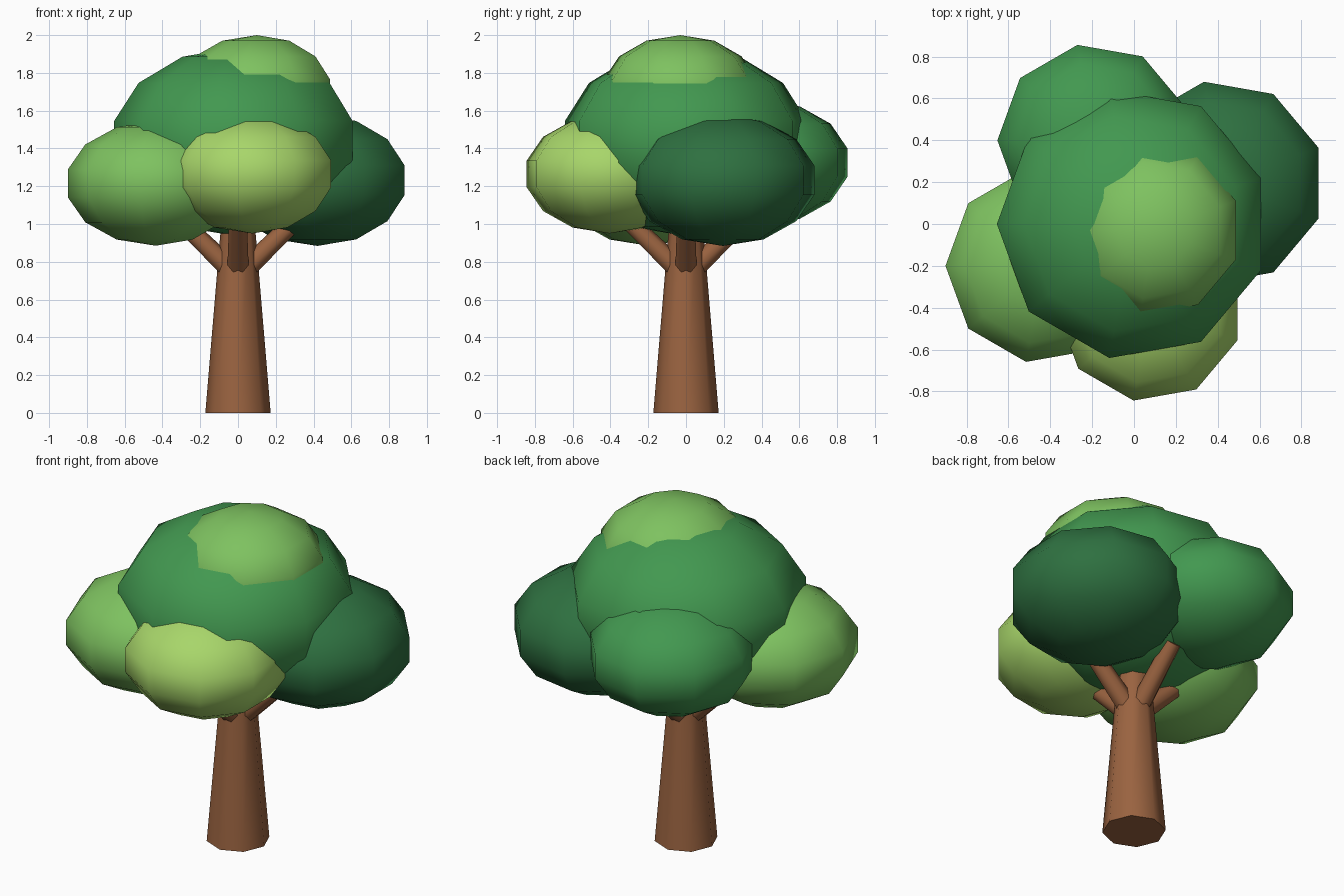
import bpy
import bmesh
from math import radians, pi, sin, cos
from mathutils import Matrix, Vector

cube = bpy.data.objects.get("Cube")
if cube:
    bpy.data.objects.remove(cube, do_unlink=True)


def material(name, rgb):
    """Flat material from display (sRGB) values converted to linear."""
    lin = [((c / 255 + 0.055) / 1.055) ** 2.4 for c in rgb] + [1.0]
    mat = bpy.data.materials.new(name)
    mat.use_nodes = True
    mat.diffuse_color = lin
    bsdf = mat.node_tree.nodes["Principled BSDF"]
    bsdf.inputs["Base Color"].default_value = lin
    bsdf.inputs["Roughness"].default_value = 0.9
    return mat


BARK = material("bark_brown", (154, 99, 64))
DARK = material("dark_green", (46, 112, 64))
MID = material("mid_green", (66, 152, 80))
LIGHT = material("light_green", (126, 194, 96))
LIME = material("lime_green", (168, 214, 106))


def finish(bm, name, mat, angle):
    bmesh.ops.recalc_face_normals(bm, faces=bm.faces[:])
    mesh = bpy.data.meshes.new(name)
    bm.to_mesh(mesh)
    bm.free()
    mesh.materials.append(mat)
    obj = bpy.data.objects.new(name, mesh)
    bpy.context.collection.objects.link(obj)
    bpy.ops.object.select_all(action="DESELECT")
    obj.select_set(True)
    bpy.context.view_layer.objects.active = obj
    bpy.ops.object.shade_smooth_by_angle(angle=radians(angle))
    return obj


def lathe(profile, sides):
    """Spin (radius, height) points around z, starting on the -x side."""
    bm = bmesh.new()
    verts = [bm.verts.new((-r, 0, z)) for r, z in profile]
    edges = [bm.edges.new(pair) for pair in zip(verts, verts[1:])]
    bmesh.ops.spin(bm, geom=verts + edges, cent=(0, 0, 0), axis=(0, 0, 1),
                   angle=2 * pi, steps=sides)
    bmesh.ops.remove_doubles(bm, verts=bm.verts[:], dist=0.0005)
    return bm


def foliage(name, centre, radius, height, mat, sides=9, rings=7):
    """Squashed low-poly ball of leaves."""
    arc = [pi * i / rings for i in range(rings + 1)]
    bm = lathe([(radius * sin(a), height * cos(a)) for a in arc], sides)
    bmesh.ops.translate(bm, verts=bm.verts[:], vec=centre)
    finish(bm, name, mat, 80)


# Tapered trunk with closed ends
finish(lathe([(0, 0), (0.173, 0), (0.085, 1.05), (0, 1.05)], 8), "trunk", BARK, 50)

# Four branches leaning outwards from the trunk
for i, side in enumerate(("left", "back", "right", "front")):
    bm = lathe([(0, 0), (0.06, 0), (0.048, 0.46), (0, 0.46)], 7)
    lean = Matrix.Rotation(i * pi / 2, 4, "Z") @ Matrix.Rotation(radians(46), 4, "Y")
    bm.transform(Matrix.Translation(Vector((0, 0, 0.72))) @ lean)
    finish(bm, side + "_branch", BARK, 65)

# Leaf clumps
foliage("crown_foliage", (-0.005, 0, 1.435), 0.667, 0.50, MID)
foliage("top_foliage", (0.10, -0.03, 1.70), 0.422, 0.30, LIGHT)
foliage("right_foliage", (-0.435, -0.20, 1.215), 0.478, 0.33, LIGHT)
foliage("left_foliage", (0.42, 0.195, 1.232), 0.505, 0.348, DARK)
foliage("front_foliage", (0.075, -0.405, 1.265), 0.457, 0.315, LIME)
foliage("back_foliage", (-0.19, 0.40, 1.325), 0.475, 0.33, MID)
